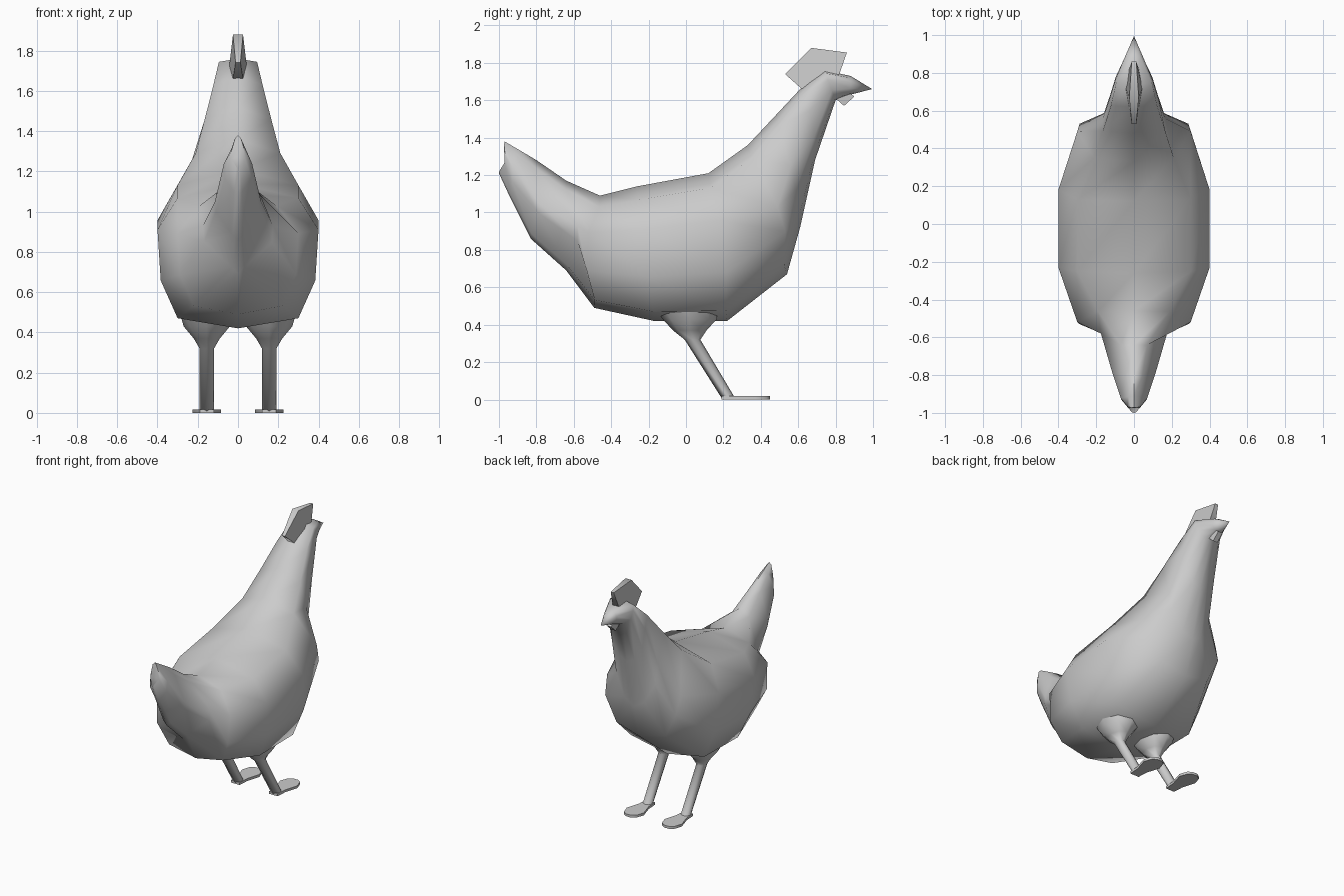
import bpy, bmesh
from math import sin, cos, tau, radians

if "Cube" in bpy.data.objects:
    bpy.data.objects.remove(bpy.data.objects["Cube"])


def finish(name, bm, angle):
    bmesh.ops.recalc_face_normals(bm, faces=bm.faces)
    mesh = bpy.data.meshes.new(name)
    bm.to_mesh(mesh)
    bm.free()
    ob = bpy.data.objects.new(name, mesh)
    bpy.context.collection.objects.link(ob)
    bpy.ops.object.select_all(action='DESELECT')
    ob.select_set(True)
    bpy.context.view_layer.objects.active = ob
    bpy.ops.object.shade_smooth_by_angle(angle=radians(angle))
    return ob


def loft(name, rings, tip=None, angle=75):
    """Skin closed rings of points, ending in a cap or a single tip."""
    bm = bmesh.new()
    loops = [[bm.verts.new(p) for p in ring] for ring in rings]
    n = len(loops[0])
    for a, b in zip(loops, loops[1:]):
        for i in range(n):
            j = (i + 1) % n
            bm.faces.new((a[i], a[j], b[j], b[i]))
    bm.faces.new(loops[0])
    if tip:
        t = bm.verts.new(tip)
        for i in range(n):
            bm.faces.new((loops[-1][i], loops[-1][(i + 1) % n], t))
    else:
        bm.faces.new(loops[-1])
    return finish(name, bm, angle)


def body_ring(ty, tz, by, bz, w1, w2, w3, dy, f2):
    """Ten-sided section between a top and a bottom point."""
    half = []
    for f, w, d in ((.1, w1, 0), (f2, w2, dy), (.67, w2 * .96, dy), (.93, w3, 0)):
        half.append((w, ty + (by - ty) * f + d, tz + (bz - tz) * f))
    return ([(0, ty, tz)] + half + [(0, by, bz)]
            + [(-x, y, z) for x, y, z in reversed(half)])


# Tail, body, neck, head and beak in one skin:
# top y z, bottom y z, three widths, side shift in y, shoulder height
stations = [
    (-.97, 1.38, -1.0, 1.21, .015, .035, .01, .02, .5),
    (-.91, 1.345, -.94, 1.08, .03, .07, .02, 0, .4),
    (-.80, 1.28, -.83, .86, .045, .115, .03, .03, .55),
    (-.64, 1.17, -.64, .69, .07, .175, .03, .06, .5),
    (-.46, 1.09, -.49, .49, .19, .30, .22, -.05, .33),
    (-.26, 1.14, -.17, .42, .30, .40, .30, 0, .32),
    (.12, 1.21, .22, .42, .30, .40, .30, .03, .32),
    (.33, 1.36, .54, .67, .21, .30, .20, .06, .48),
    (.48, 1.52, .61, .92, .165, .165, .08, .02, .45),
    (.62, 1.67, .69, 1.28, .122, .13, .06, .02, .32),
    (.74, 1.76, .80, 1.60, .095, .10, .05, 0, .32),
    (.88, 1.73, .88, 1.63, .035, .05, .03, 0, .32),
]
loft("body", [body_ring(*s) for s in stations], tip=(0, .995, 1.66))


def plate(name, outline):
    """Side profile (y, z, half thickness) closed on both faces."""
    return loft(name, [[(s * t, y, z) for y, z, t in outline] for s in (-1, 1)])


# Comb and wattle
plate("comb", [(.53, 1.74, .012), (.67, 1.88, .025), (.86, 1.855, .012),
               (.82, 1.74, .025), (.72, 1.71, .045), (.62, 1.66, .025)])
plate("wattle", [(.80, 1.61, .022), (.86, 1.65, .022),
                 (.90, 1.62, .018), (.845, 1.57, .018)])

# Legs and feet, on both sides
leg = [(0, .50, .135, .17), (.02, .43, .115, .145), (.02, .37, .065, .09),
       (.035, .32, .036, .042), (.225, .01, .036, .036)]
sole = [(.035, .19), (.04, .27), (.07, .37), (.05, .43), (.02, .45)]
for side, s in (("left", -1), ("right", 1)):
    cx = .155 * s
    loft(side + "_leg",
         [[(cx + rx * cos(tau * i / 8), y + ry * sin(tau * i / 8), z)
           for i in range(8)] for y, z, rx, ry in leg])
    outline = [(cx + x, y) for x, y in sole] + [(cx - x, y) for x, y in reversed(sole)]
    loft(side + "_foot", [[(x, y, z) for x, y in outline] for z in (0, .018)])
